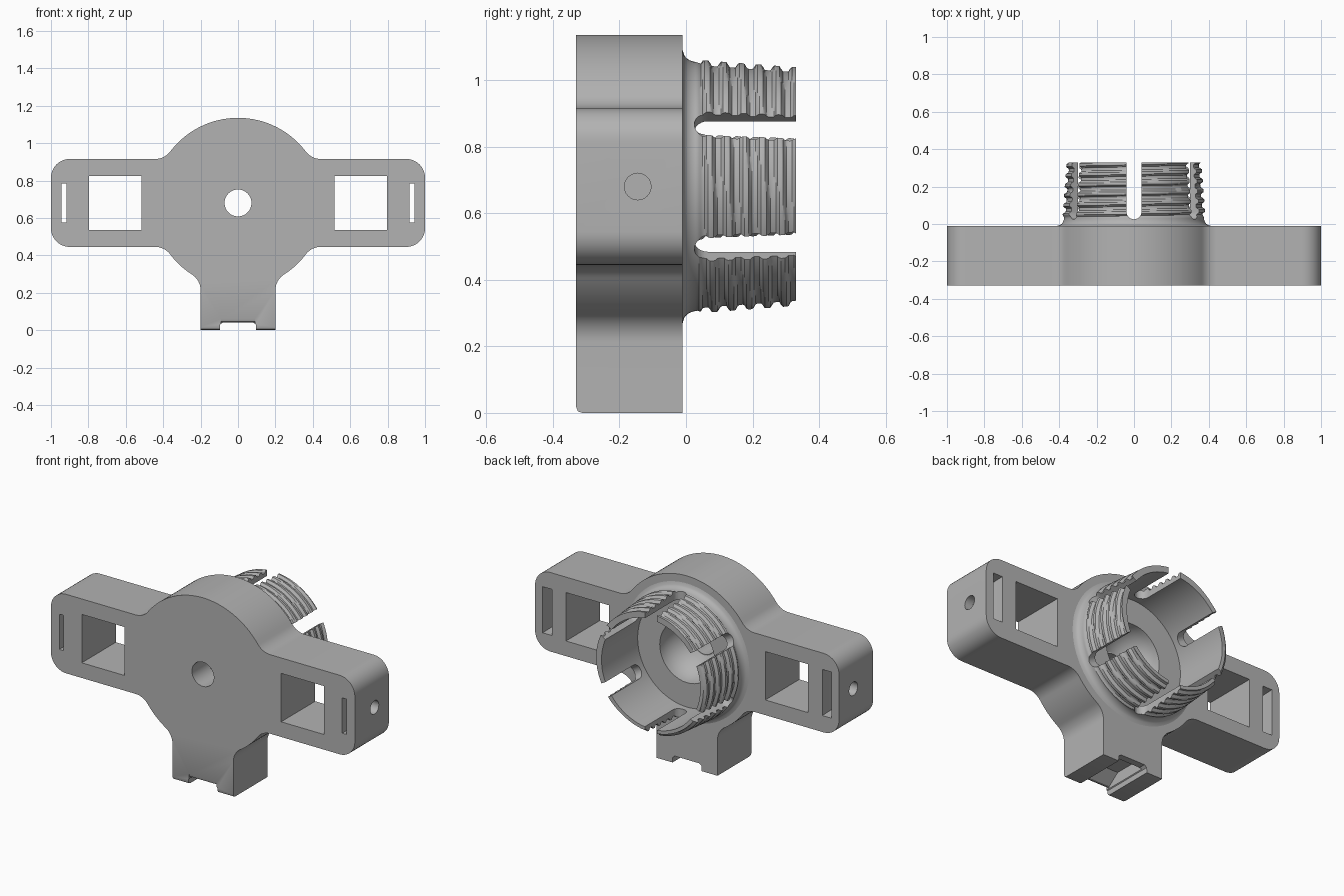
import bpy, bmesh, math
from mathutils import Matrix, Vector

if "Cube" in bpy.data.objects:
    bpy.data.objects.remove(bpy.data.objects["Cube"])

CZ = 0.68                 # height of the hub axis
FRONT, BACK, TIP = -0.33, -0.01, 0.33

grey = bpy.data.materials.new("plain_grey")
grey.use_nodes = True
grey.diffuse_color = (0.45, 0.45, 0.45, 1)
grey.node_tree.nodes["Principled BSDF"].inputs["Base Color"].default_value = grey.diffuse_color


def make(name, bm):
    bmesh.ops.recalc_face_normals(bm, faces=bm.faces)
    mesh = bpy.data.meshes.new(name)
    bm.to_mesh(mesh)
    bm.free()
    mesh.materials.append(grey)
    ob = bpy.data.objects.new(name, mesh)
    bpy.context.collection.objects.link(ob)
    return ob


def loft(name, rings):
    """Solid through equal-length rings of points, capped at both ends."""
    bm = bmesh.new()
    rows = [[bm.verts.new(p) for p in ring] for ring in rings]
    n = len(rows[0])
    for a, b in zip(rows, rows[1:]):
        for i in range(n):
            bm.faces.new((a[i], a[(i + 1) % n], b[(i + 1) % n], b[i]))
    bm.faces.new(rows[0])
    bm.faces.new(rows[-1])
    return make(name, bm)


def rect(x0, x1, z0, z1, y):
    return [(x0, y, z0), (x1, y, z0), (x1, y, z1), (x0, y, z1)]


def circle(r, y, n=48):
    return [(r * math.cos(t), y, CZ + r * math.sin(t))
            for t in (2 * math.pi * i / n for i in range(n))]


def arc(cx, cz, r, a0, a1, n=10):
    return [(cx + r * math.cos(t), cz + r * math.sin(t))
            for t in (math.radians(a0 + (a1 - a0) * i / n) for i in range(n + 1))]


def cut(ob, cutters):
    bpy.context.view_layer.objects.active = ob
    for c in cutters:
        c.hide_render = True
        mod = ob.modifiers.new("cut", 'BOOLEAN')
        mod.operation, mod.solver, mod.object = 'DIFFERENCE', 'EXACT', c
        bpy.ops.object.modifier_apply(modifier=mod.name)
        bpy.data.objects.remove(c)


def smooth(ob, angle):
    bpy.ops.object.select_all(action='DESELECT')
    ob.select_set(True)
    bpy.context.view_layer.objects.active = ob
    bpy.ops.object.shade_smooth_by_angle(angle=math.radians(angle))


# Body: round hub with two arms and a leg, blended by fillets
R, F, ARM, LEG = 0.455, 0.1, 0.235, 0.2
fx = math.sqrt((R + F) ** 2 - (ARM + F) ** 2)
fz = -math.sqrt((R + F) ** 2 - (LEG + F) ** 2)
a = math.degrees(math.atan2(ARM + F, fx))
b = math.degrees(math.atan2(fz, LEG + F))
half = (arc(0, 0, R, 90, a, 20)
        + arc(fx, ARM + F, F, a + 180, 270)[1:]
        + arc(1 - F, ARM - F, F, 90, 0)
        + arc(1 - F, F - ARM, F, 0, -90)
        + arc(fx, -ARM - F, F, 90, 180 - a)
        + arc(0, 0, R, -a, b)[1:]
        + arc(LEG + F, fz, F, b + 180, 180)[1:]
        + [(LEG, -CZ)])
outline = half + [(-x, z) for x, z in reversed(half[1:])]
body = loft("body", [[(x, y, z + CZ) for x, z in outline] for y in (FRONT, BACK)])

# Centre hole with a bowl-shaped recess at the back
bowl = [circle(0.18 * math.cos(t), BACK - 0.18 * math.sin(t))
        for t in (math.radians(d) for d in range(0, 66, 8))]
cutters = [loft("bowl_cutter", [circle(0.18, 0.1)] + bowl),
           loft("hole_cutter", [circle(0.072, -0.5), circle(0.072, 0)])]

# Arm windows, tapered strap slots and end holes
for s in (-1, 1):
    cutters.append(loft("window_cutter", [rect(s * 0.515, s * 0.797, 0.535, 0.823, y)
                                          for y in (-0.5, 0.2)]))
    cutters.append(loft("slot_cutter", [rect(s * 0.917, s * 0.945, 0.575, 0.785, -0.4),
                                        rect(s * 0.917, s * 0.945, 0.575, 0.785, -0.29),
                                        rect(s * 0.89, s * 0.95, 0.545, 0.815, -0.1),
                                        rect(s * 0.89, s * 0.95, 0.54, 0.82, 0.1)]))
    pin = [(0.04 * math.cos(t), 0.04 * math.sin(t))
           for t in (math.tau * i / 24 for i in range(24))]
    cutters.append(loft("pin_cutter", [[(s * x, -0.145 + u, CZ + v) for u, v in pin]
                                       for x in (0.92, 1.1)]))

# Notch and pocket under the leg, eased front edge
notch = [(-0.1, -0.1), (0.1, -0.1), (0.095, 0.03), (0.08, 0.042), (-0.08, 0.042), (-0.095, 0.03)]
cutters.append(loft("notch_cutter", [[(x, y, z) for x, z in notch] for y in (-0.5, 0.2)]))
pocket = [(-0.31, -0.1), (-0.31, 0.045), (-0.24, 0.1), (-0.1, 0.1), (-0.04, 0.03), (-0.04, -0.1)]
cutters.append(loft("pocket_cutter", [[(x, y, z) for y, z in pocket] for x in (-0.09, 0.09)]))
for x0, x1, z in ((-0.3, 0.3, 0), (-0.09, 0.09, 0.042)):
    wedge = [(FRONT - 0.02, z - 0.02), (FRONT + 0.018, z - 0.02), (FRONT + 0.018, z),
             (FRONT + 0.005, z + 0.005), (FRONT, z + 0.018), (FRONT - 0.02, z + 0.018)]
    cutters.append(loft("edge_cutter", [[(x, y, w) for y, w in wedge] for x in (x0, x1)]))
cut(body, cutters)
smooth(body, 25)


# Collar: tapered ring with a flared foot and a shallow outside thread
def outer_radius(y, turn):
    if y < 0.035:
        t = 1 - max(0, (y - BACK) / 0.045)
        return 0.374 + 0.036 * (1 - math.sqrt(max(0, 1 - t * t)))
    wave = math.cos(math.tau * ((y - 0.06) / 0.053 + turn - 0.25))
    rise = min(1, (y - 0.035) / 0.015)
    return 0.374 - 0.022 * (y - 0.035) / 0.295 + rise * 0.011 * max(-0.6, min(0.8, 1.4 * wave))


INNER, SEG, ROWS = 0.325, 144, 62
ys = [BACK - 0.01] + [BACK + (TIP - BACK) * i / ROWS for i in range(ROWS + 1)]
bm = bmesh.new()
columns = []
for i in range(SEG):
    t = math.tau * i / SEG
    ring = [(outer_radius(y, i / SEG), y) for y in ys] + [(INNER, TIP), (INNER, ys[0])]
    columns.append([bm.verts.new((r * math.cos(t), y, CZ + r * math.sin(t))) for r, y in ring])
for i, col in enumerate(columns):
    nxt = columns[(i + 1) % SEG]
    for j in range(len(col)):
        k = (j + 1) % len(col)
        bm.faces.new((col[j], nxt[j], nxt[k], col[k]))
collar = make("threaded_collar", bm)

# Six round-ended slots split the collar into fingers
slot = arc(0, 0.065, 0.04, 180, 360, 12) + [(0.04, 0.5), (-0.04, 0.5)]
slots = []
for deg in (30, 90, 150):
    turn = Matrix.Translation((0, 0, CZ)) @ Matrix.Rotation(math.radians(-deg), 4, 'Y')
    slots.append(loft("finger_cutter", [[turn @ Vector((x, y, w)) for w, y in slot]
                                        for x in (-0.6, 0.6)]))
cut(collar, slots)
smooth(collar, 30)
